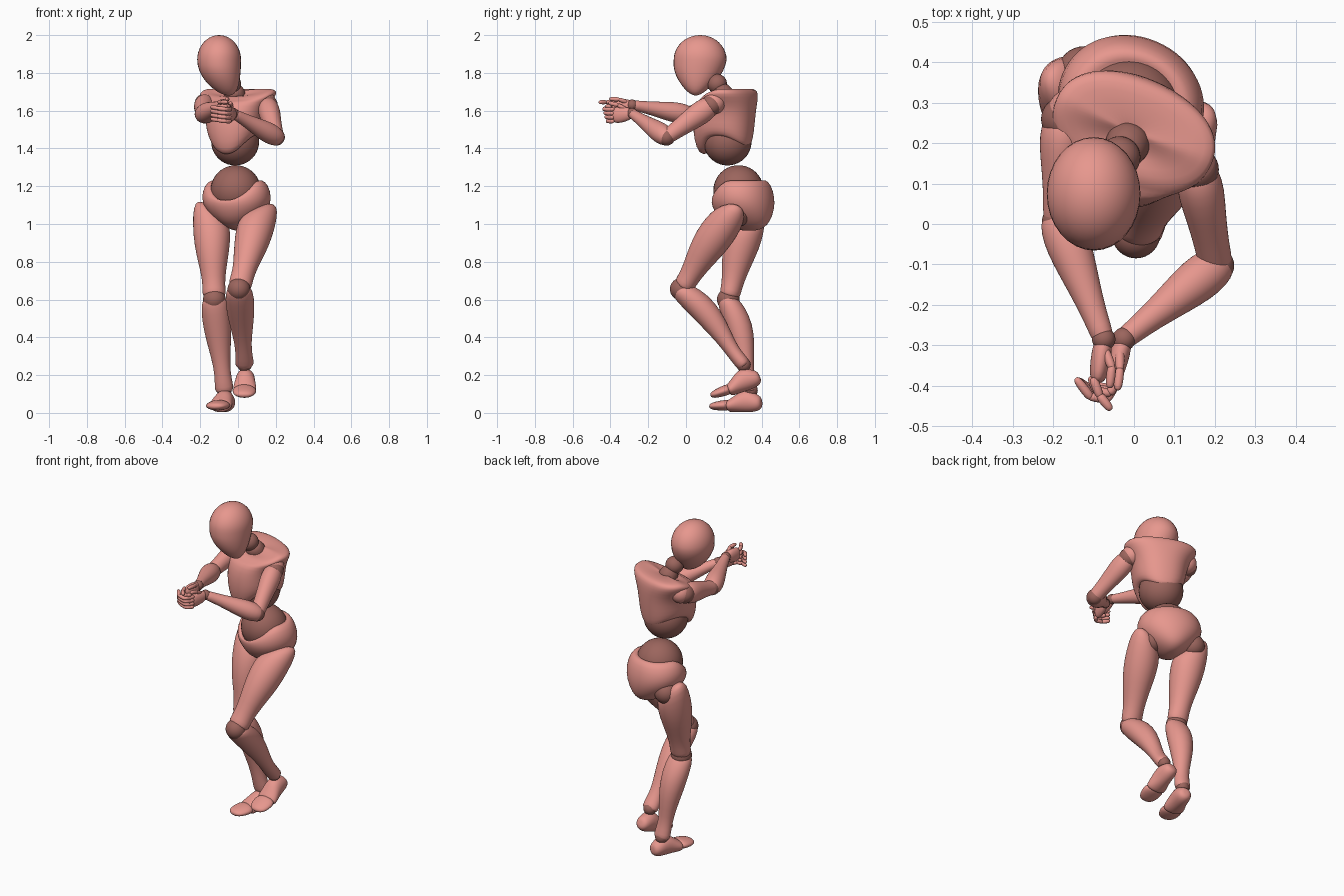
import bpy, bmesh, math
from mathutils import Vector as V


def material(name, color):
    m = bpy.data.materials.new(name)
    m.diffuse_color = (*color, 1)
    return m


SKIN = material("skin", (0.80, 0.31, 0.27))
JOINT = material("joint", (0.33, 0.13, 0.11))


def finish(name, bm, mat, sub=0):
    bmesh.ops.recalc_face_normals(bm, faces=bm.faces)
    me = bpy.data.meshes.new(name)
    bm.to_mesh(me)
    bm.free()
    me.materials.append(mat)
    for p in me.polygons:
        p.use_smooth = True
    ob = bpy.data.objects.new(name, me)
    bpy.context.collection.objects.link(ob)
    if sub:
        mod = ob.modifiers.new("smooth", "SUBSURF")
        mod.levels = mod.render_levels = sub
    return ob


def ball(name, c, r, mat=JOINT, shape=None):
    bm = bmesh.new()
    bmesh.ops.create_uvsphere(bm, u_segments=32, v_segments=20, radius=1)
    for v in bm.verts:
        v.co = V(c) + (shape(v.co) if shape else v.co * r)
    return finish(name, bm, mat)


def spow(x, p):
    return math.copysign(abs(x) ** p, x)


def loft(name, frames, mat=SKIN, n=24, p=1.0, lift=None, sub=1):
    """Skin rings (centre, side vector, front vector); lift(i, side, front) shifts z."""
    bm = bmesh.new()
    rings = []
    for i, (c, u, w) in enumerate(frames):
        ring = []
        for k in range(n):
            a = 2 * math.pi * k / n
            ca, sa = math.cos(a), math.sin(a)
            co = c + u * spow(ca, p) + w * spow(sa, p)
            if lift:
                co.z += lift(i, ca, sa)
            ring.append(bm.verts.new(co))
        rings.append(ring)
    for r0, r1 in zip(rings, rings[1:]):
        for k in range(n):
            bm.faces.new((r0[k], r0[(k + 1) % n], r1[(k + 1) % n], r1[k]))
    for ring in (rings[0], rings[-1]):
        mid = bm.verts.new(sum((v.co for v in ring), V()) / n)
        for k in range(n):
            bm.faces.new((ring[k], ring[(k + 1) % n], mid))
    return finish(name, bm, mat, sub)


def limb(name, a, b, prof, front=(0, -1, 0), side=1, mat=SKIN, n=20, sub=1):
    """Profile rows: t, half width, half depth, front offset, outward skew."""
    a, b = V(a), V(b)
    ax = b - a
    z = ax.normalized()
    f = V(front)
    f = (f - z * f.dot(z)).normalized()
    s = f.cross(z)
    if s.x * side < 0:
        s = -s
    fr = []
    for row in prof:
        t, w, d, o, k = (list(row) + [0, 0])[:5]
        fr.append((a + ax * t + f * o, s * w - z * k, f * d))
    return loft(name, fr, mat, n, sub=sub)


# torso: both halves are turned toward -x
U, F = V((0.92, -0.39, 0)), V((-0.39, -0.92, 0))


def body(name, rows, lift, p):
    return loft(name, [(V((x, y, z)), U * w, F * d) for z, x, y, w, d in rows], n=32, p=p, lift=lift)


def chest_lift(i, s, f):
    k = (1, 1, 0.6, 0.2, 0, 0, 0, 0, 0, 0)[i]
    low = 0.03 * s * s - (0.07 if f > 0 else 0.03) * f * f
    return k * low - (0.04 * max(f, 0) if i > 5 else 0)


body("chest", [(1.44, -.015, .21, .10, .11), (1.435, -.015, .205, .122, .138),
               (1.475, -.015, .20, .142, .155), (1.53, -.015, .20, .150, .162),
               (1.60, -.012, .207, .160, .160), (1.65, -.007, .220, .188, .148),
               (1.69, 0, .228, .215, .134), (1.712, .002, .232, .206, .117),
               (1.718, 0, .235, .16, .085), (1.712, -.01, .23, .07, .04)], chest_lift, 0.88)
# shoulder caps
ball("left_shoulder_cap", (.142, .15, 1.642), .06, SKIN)
ball("right_shoulder_cap", (-.155, .275, 1.642), .06, SKIN)
ball("belly_ball", (-.015, .22, 1.437), .127)
ball("waist_ball", (-.012, .278, 1.178), .133)


def pelvis_lift(i, s, f):
    return -(0.12, 0.12, 0.08, 0.03, 0, 0, 0, 0)[i] * max(f, 0) ** 2


body("pelvis", [(1.22, -.012, .288, .11, .11), (1.238, -.012, .288, .138, .130),
                (1.21, -.010, .294, .172, .152), (1.14, -.008, .302, .192, .164),
                (1.075, -.005, .306, .168, .160), (1.015, .0, .315, .11, .135),
                (.98, .005, .33, .06, .09), (.965, .01, .335, .025, .04)], pelvis_lift, 0.97)


# head: egg, narrowed and shifted toward the chin
def egg(v):
    k = max(0, -v.z)
    x = v.x * .116 * (1 - .1 * k * k) + .05 * k * k
    y = v.y * .140 * (1 - .36 * k * k) - .024 * k
    return V((x, y, v.z * (.13 if v.z > 0 else .19)))


ball("head", (-.10, .075, 1.87), 1, SKIN, egg)
limb("neck_base", (-.01, .21, 1.665), (-.025, .18, 1.715),
     [(0, .058, .058), (.5, .056, .056), (1, .050, .050), (1.2, .03, .03)], mat=JOINT)
ball("neck_ball", (-.036, .165, 1.742), .052)

# limb profiles
THIGH = [(-.07, .03, .03, 0, .03), (-.05, .068, .055, .005, .055), (.03, .093, .084, .008, .06),
         (.17, .100, .097, .010, .02), (.36, .096, .098, .012), (.58, .077, .080, .012),
         (.77, .060, .060, .004), (.9, .062, .056), (.96, .062, .054), (.98, .03, .03)]
SHIN = [(-.04, .03, .03, .015), (-.02, .060, .048, .008), (.06, .074, .062, -.002),
        (.22, .078, .072, -.018), (.42, .070, .068, -.024), (.65, .050, .049, -.014),
        (.82, .042, .037), (.97, .051, .040), (1.01, .047, .036), (1.03, .02, .02)]
FOOT = [(-.30, .015, .016), (-.26, .034, .034), (-.1, .045, .047, .002), (.15, .050, .062, .014),
        (.45, .053, .058, .013), (.7, .060, .045, .003), (.92, .063, .036, -.004), (1, .058, .03, -.005),
        (1.02, .02, .015)]
TOE = [(-.12, .025, .018), (-.05, .06, .029), (.3, .065, .028), (.7, .057, .023),
       (.95, .040, .016), (1.02, .012, .006)]
UPPER = [(-.08, .02, .02), (-.04, .04, .042), (.07, .055, .060), (.25, .059, .065),
         (.5, .050, .056), (.8, .043, .045), (.97, .044, .042), (1.04, .034, .034), (1.07, .015, .015)]
FORE = [(-.12, .015, .015), (-.08, .042, .040), (.04, .055, .053), (.2, .057, .056),
        (.4, .049, .048), (.7, .034, .034), (.92, .029, .028), (1, .027, .026), (1.01, .01, .01)]

# legs: side, hip, knee, ankle, heel, ball of foot, toe tip, foot up vector
LEGS = [("left", 1, (.112, .245, 1.05), (.005, -.025, .655), (.035, .305, .255),
         (.04, .352, .178), (.035, .225, .125), (.03, .132, .092), (0, -.4, .9)),
        ("right", -1, (-.143, .35, 1.05), (-.125, .224, .60), (-.072, .342, .12),
         (-.060, .36, .052), (-.098, .225, .042), (-.125, .128, .034), (0, 0, 1))]
for nm, sd, hip, knee, ankle, heel, ballp, tip, up in LEGS:
    ball(nm + "_hip_joint", V(hip) + V((-.02 * sd, .022, 0)), .068)
    ball(nm + "_knee_joint", knee, .060)
    ball(nm + "_ankle_joint", ankle, .038)
    limb(nm + "_thigh", hip, knee, THIGH, side=sd)
    limb(nm + "_shin", knee, ankle, SHIN, side=sd)
    limb(nm + "_foot", heel, ballp, FOOT, up, sd)
    limb(nm + "_toes", ballp, tip, TOE, up, sd)

# arms
ARMS = [("left", 1, (.155, .135, 1.63), (.203, -.103, 1.46), (-.025, -.285, 1.585), (-.052, -.385, 1.575)),
        ("right", -1, (-.175, .26, 1.635), (-.183, .005, 1.58), (-.075, -.285, 1.63), (-.09, -.385, 1.615))]
PALM = [(-.02, .015, .012), (.03, .027, .022), (.35, .040, .026), (.75, .045, .024), (1, .040, .020), (1.06, .015, .008)]
for nm, sd, sh, el, wr, kn in ARMS:
    ball(nm + "_shoulder_joint", sh, .055)
    ball(nm + "_elbow_joint", el, .045)
    ball(nm + "_wrist_joint", wr, .029)
    limb(nm + "_upper_arm", sh, el, UPPER, (0, 0, 1), sd)
    limb(nm + "_forearm", el, wr, FORE, (0, 0, 1), sd)
    limb(nm + "_palm", wr, kn, PALM, (sd, 0, 0), sd, n=16)

# clasped fingers: the right hand grips, the left wraps around it
BONE = [(-.12, .005, .005), (0, .012, .012), (.5, .0125, .0125), (1, .011, .011), (1.14, .005, .005)]


def finger(name, pts):
    for i, (a, b) in enumerate(zip(pts, pts[1:])):
        limb(f"{name}_{i + 1}", a, b, BONE, (.1, .2, 1), n=10)


for i in range(4):
    z, q = 1.645 - .022 * i, .006 * i
    if i == 0:
        finger("right_index", [(-.10, -.385, z), (-.085, -.425, z), (-.06, -.456, z)])
    else:
        finger(f"right_finger_{i}", [(-.105, -.38, z), (-.093, -.42 + q, z), (-.06, -.425 + q, z), (-.048, -.398, z)])
    z = 1.607 - .021 * i
    finger(f"left_finger_{i}", [(-.04, -.385, z), (-.065, -.433 + q, z), (-.108, -.428 + q, z + .006), (-.14, -.387, z + .012)])
finger("right_thumb", [(-.07, -.315, 1.645), (-.055, -.355, 1.66), (-.06, -.40, 1.662)])
finger("left_thumb", [(-.035, -.315, 1.605), (-.035, -.36, 1.63), (-.04, -.405, 1.64)])
